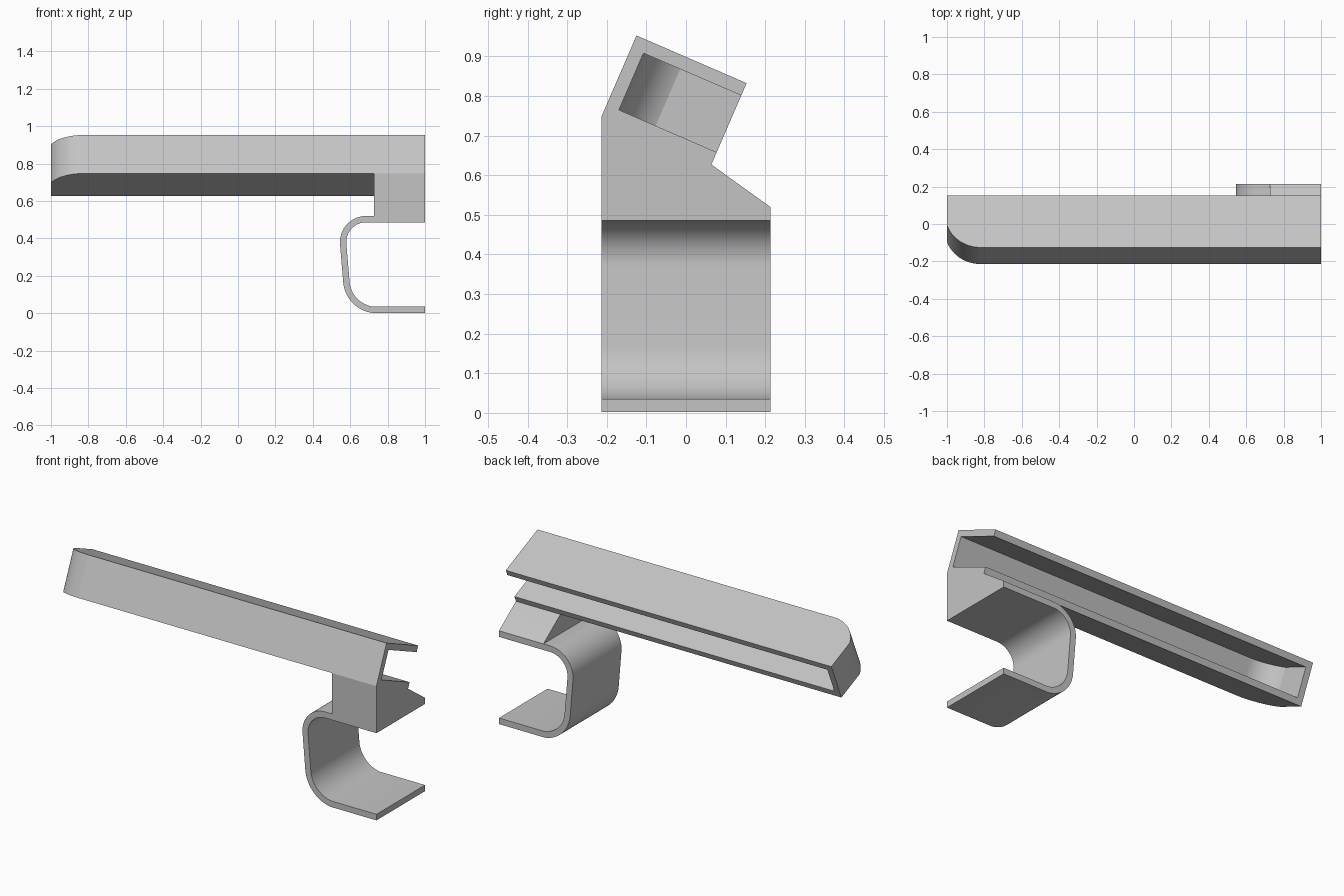
import bpy, bmesh
from math import sin, cos, radians, sqrt
from mathutils import Vector

cube = bpy.data.objects.get("Cube")
if cube:
    bpy.data.objects.remove(cube, do_unlink=True)

GREY = (0.55, 0.55, 0.55, 1)
grey = bpy.data.materials.new("plain grey")
grey.use_nodes = True
grey.diffuse_color = GREY
grey.node_tree.nodes["Principled BSDF"].inputs["Base Color"].default_value = GREY

WALL = 0.034
HALF_DEPTH = 0.213


def prism(name, outline, origin, a, b, sweep):
    """Extrude a flat outline, given along axes a and b, by the sweep vector."""
    origin, a, b, sweep = map(Vector, (origin, a, b, sweep))
    bm = bmesh.new()
    face = bm.faces.new([bm.verts.new(origin + a * p + b * q) for p, q in outline])
    grown = bmesh.ops.extrude_face_region(bm, geom=[face])
    verts = [g for g in grown["geom"] if isinstance(g, bmesh.types.BMVert)]
    bmesh.ops.translate(bm, verts=verts, vec=sweep)
    bmesh.ops.recalc_face_normals(bm, faces=bm.faces)
    mesh = bpy.data.meshes.new(name)
    bm.to_mesh(mesh)
    bm.free()
    mesh.materials.append(grey)
    obj = bpy.data.objects.new(name, mesh)
    bpy.context.collection.objects.link(obj)
    return obj


def activate(obj):
    bpy.ops.object.select_all(action="DESELECT")
    obj.select_set(True)
    bpy.context.view_layer.objects.active = obj


def arc(cx, cy, r, start, end, steps=16):
    angles = [radians(start + (end - start) * i / steps) for i in range(steps + 1)]
    return [(cx + r * cos(t), cy + r * sin(t)) for t in angles]


# Tilted channel: plan outline with one rounded corner, cut short by the flat end
TILT = radians(-23.4)
across = Vector((0, cos(TILT), sin(TILT)))
down = Vector((0, sin(TILT), -cos(TILT)))
top_front = Vector((0, -0.125, 0.953))
WIDTH, HEIGHT = 0.303, 0.224


def plan(inset, right, back):
    cx, cu, r = -0.82, 0.19, 0.19 - inset
    left = -1 + inset
    curve = []
    for i in range(25):
        x = left + (cx - left) * (i / 24) ** 1.4
        curve.append((x, cu - sqrt(r * r - (x - cx) ** 2)))
    return [(left, back)] + curve + [(right, inset), (right, back)]


channel = prism("channel", plan(0, 1, WIDTH), top_front, (1, 0, 0), across, down * HEIGHT)
cutter = prism("channel_cutter", plan(WALL, 1.2, WIDTH + 0.2), top_front + down * WALL,
               (1, 0, 0), across, down * (HEIGHT - 2 * WALL))
cutter.hide_render = True
activate(channel)
cut = channel.modifiers.new("hollow", "BOOLEAN")
cut.operation = "DIFFERENCE"
cut.solver = "EXACT"
cut.object = cutter
bpy.ops.object.modifier_apply(modifier=cut.name)
bpy.data.objects.remove(cutter, do_unlink=True)

# Support block between channel and clip
CLIP_TOP = 0.52
low_front = top_front + down * HEIGHT
low_back = low_front + across * WIDTH
block = prism("support_block",
              [(-HALF_DEPTH, CLIP_TOP), (low_front.y, low_front.z),
               (low_back.y, low_back.z), (HALF_DEPTH, CLIP_TOP)],
              (0.727, 0, 0), (0, 1, 0), (0, 0, 1), (0.273, 0, 0))


# C-shaped clip: two bends joined by a slightly leaning back
def clip_side(inset):
    return ([(1, CLIP_TOP - inset)]
            + arc(0.685, 0.38, 0.14 - inset, 90, 185.4)
            + arc(0.742, 0.18, 0.18 - inset, 185.4, 262)
            + [(1, inset)])


outer, inner = clip_side(0), clip_side(WALL)
# Level the lower arm with the end of its bend
outer[-1] = (1, outer[-2][1])
inner[-1] = (1, inner[-2][1])
clip = prism("clip", outer + inner[::-1], (0, -HALF_DEPTH, 0),
             (1, 0, 0), (0, 0, 1), (0, 2 * HALF_DEPTH, 0))

for part in (channel, block, clip):
    activate(part)
    bpy.ops.object.shade_smooth_by_angle(angle=radians(20))
